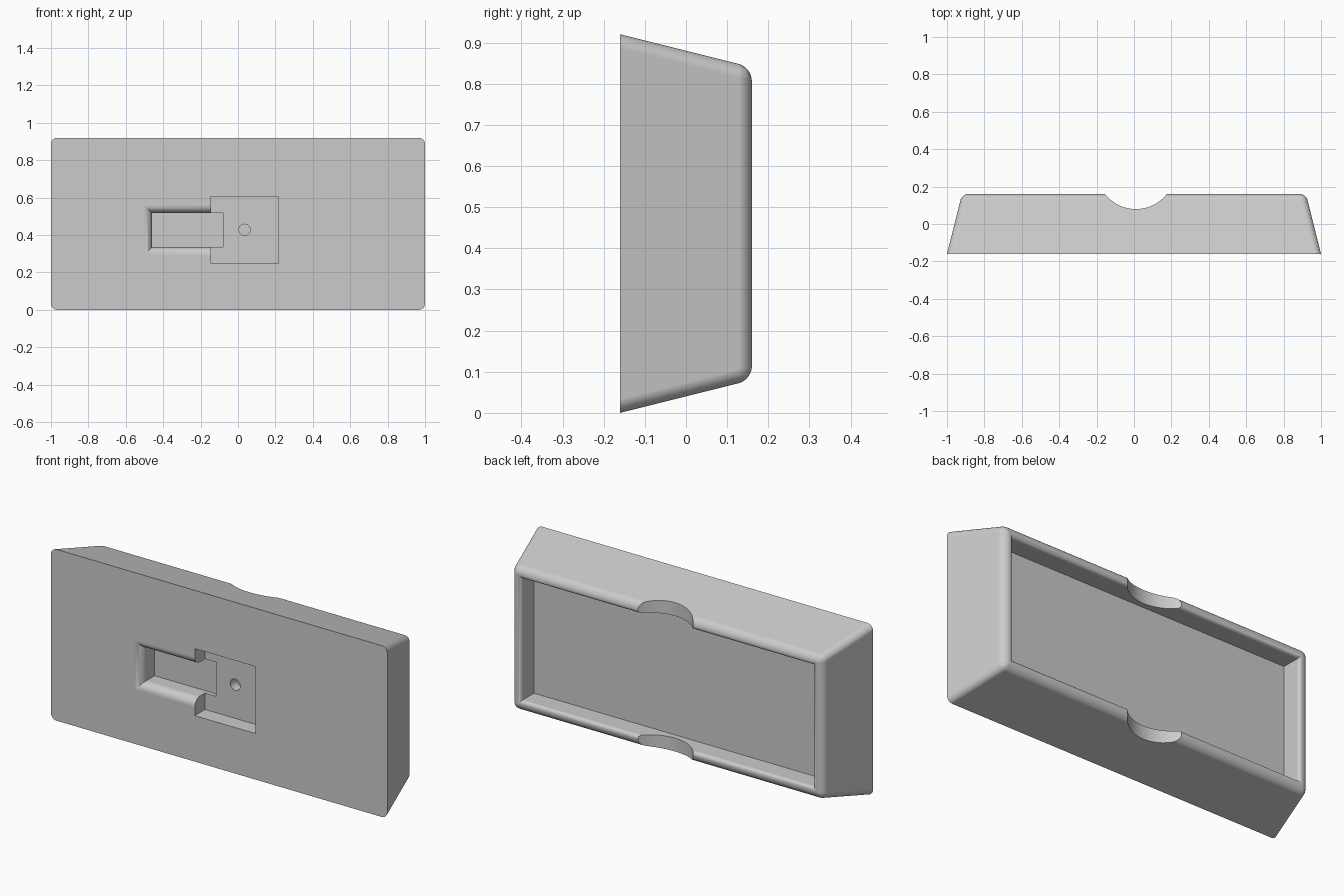
import bpy, bmesh, math
from mathutils import Matrix

if "Cube" in bpy.data.objects:
    bpy.data.objects.remove(bpy.data.objects["Cube"], do_unlink=True)

FRONT, BACK = -0.16, 0.16
HEIGHT = 0.92

grey = bpy.data.materials.new("plain grey")
grey.use_nodes = True
colour = (0.6, 0.6, 0.6, 1)
grey.diffuse_color = colour
grey.node_tree.nodes["Principled BSDF"].inputs["Base Color"].default_value = colour


def make_object(name, bm):
    bmesh.ops.recalc_face_normals(bm, faces=bm.faces)
    mesh = bpy.data.meshes.new(name)
    bm.to_mesh(mesh)
    bm.free()
    mesh.materials.append(grey)
    obj = bpy.data.objects.new(name, mesh)
    bpy.context.collection.objects.link(obj)
    return obj


def loft(rects):
    """Closed solid through rectangles (y, x0, x1, z0, z1)."""
    bm = bmesh.new()
    rings = [[bm.verts.new(p) for p in ((x0, y, z0), (x1, y, z0), (x1, y, z1), (x0, y, z1))]
             for y, x0, x1, z0, z1 in rects]
    for a, b in zip(rings, rings[1:]):
        for i in range(4):
            j = (i + 1) % 4
            bm.faces.new((a[i], a[j], b[j], b[i]))
    bm.faces.new(rings[0])
    bm.faces.new(rings[-1])
    return bm


def flared(mouth, inward, depth, lip, walls, grow):
    """Recess whose mouth rounds outward by the lip radius on the grown sides."""
    rects = []
    for step in range(9):
        angle = step / 8 * math.pi / 2
        out = lip * (1 - math.sin(angle))
        y = mouth + inward * lip * (1 - math.cos(angle))
        rects.append((y, *[w + g * out for w, g in zip(walls, grow)]))
    outside = (mouth - inward * 0.1, *rects[0][1:])
    return loft([outside] + rects + [(mouth + inward * depth, *walls)])


def cylinder(radius, depth, segments, matrix):
    bm = bmesh.new()
    bmesh.ops.create_cone(bm, cap_ends=True, segments=segments, radius1=radius,
                          radius2=radius, depth=depth, matrix=matrix)
    return bm


def cut(target, name, bm):
    cutter = make_object(name, bm)
    cutter.hide_render = True
    mod = target.modifiers.new(name, "BOOLEAN")
    mod.operation, mod.solver, mod.object = "DIFFERENCE", "EXACT", cutter
    bpy.context.view_layer.objects.active = target
    bpy.ops.object.modifier_apply(modifier=mod.name)
    bpy.data.objects.remove(cutter, do_unlink=True)


# Tapered body with every edge rounded except those of the front face
taper = 0.08
bm = loft([(FRONT, -1, 1, 0, HEIGHT),
           (BACK, taper - 1, 1 - taper, taper, HEIGHT - taper)])
rounded = [e for e in bm.edges if max(v.co.y for v in e.verts) > 0]
bmesh.ops.bevel(bm, geom=rounded, offset=0.033, segments=8, profile=0.5, affect="EDGES")
housing = make_object("housing", bm)

# Wide open tray in the back, with a rounded rim
cut(housing, "tray_cutter", flared(BACK, -1, 0.11, 0.018,
                                   (-0.868, 0.868, 0.132, 0.788), (-1, 1, -1, 1)))

# Finger scoop across the top and bottom walls
cut(housing, "scoop_cutter", cylinder(0.21, 2, 96, Matrix.Translation((0.01, 0.29, 0.46))))

# Square pocket in the front
cut(housing, "pocket_cutter", loft([(-0.3, -0.145, 0.217, 0.247, 0.607),
                                    (FRONT + 0.087, -0.145, 0.217, 0.247, 0.607)]))

# Cable slot with a rounded lip, running into the pocket
cut(housing, "slot_cutter", flared(FRONT, 1, 0.11, 0.043,
                                   (-0.46, -0.08, 0.335, 0.518), (-1, 0, -1, 1)))

# Small blind screw hole in the pocket floor
turn = Matrix.Translation((0.035, -0.08, 0.428)) @ Matrix.Rotation(math.pi / 2, 4, "X")
cut(housing, "hole_cutter", cylinder(0.03, 0.12, 32, turn))

# Smooth rounded parts, crisp edges, flat large faces
bpy.ops.object.select_all(action="DESELECT")
housing.select_set(True)
bpy.context.view_layer.objects.active = housing
bpy.ops.object.shade_smooth_by_angle(angle=math.radians(30))
weighted = housing.modifiers.new("flat_faces", "WEIGHTED_NORMAL")
weighted.keep_sharp = True
